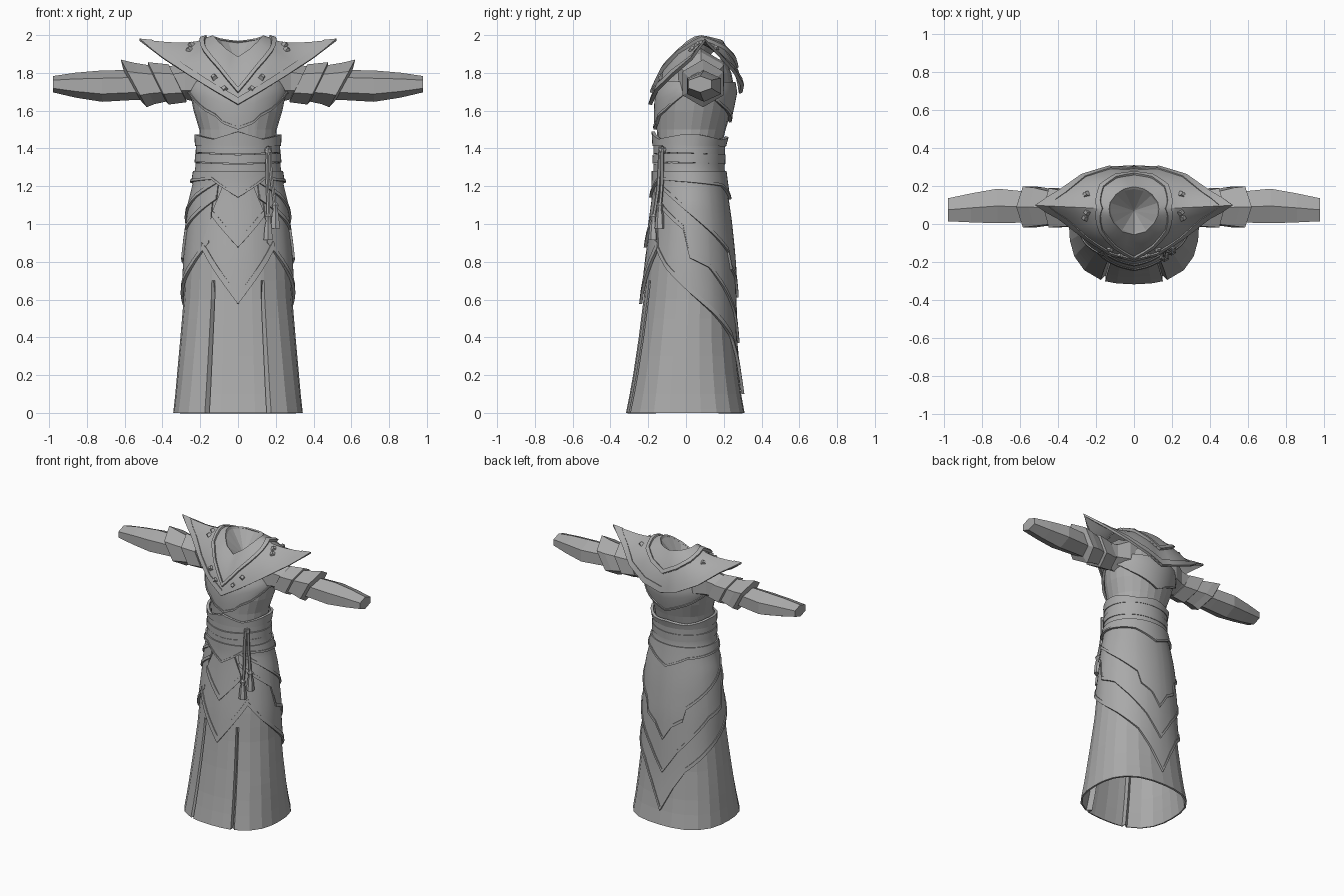
import bpy, bmesh, math
from mathutils import Vector

cube = bpy.data.objects.get("Cube")
if cube:
    bpy.data.objects.remove(cube, do_unlink=True)

grey = bpy.data.materials.new("grey_cloth")
grey.use_nodes = True
grey.diffuse_color = (0.4, 0.4, 0.4, 1)
grey.node_tree.nodes["Principled BSDF"].inputs["Base Color"].default_value = (0.4, 0.4, 0.4, 1)


def finish(name, bm, thick=0.0, side=1, smooth=True):
    """Turn a bmesh into an object, give it thickness and shading."""
    me = bpy.data.meshes.new(name)
    bm.to_mesh(me)
    bm.free()
    ob = bpy.data.objects.new(name, me)
    bpy.context.collection.objects.link(ob)
    me.materials.append(grey)
    bpy.ops.object.select_all(action='DESELECT')
    ob.select_set(True)
    bpy.context.view_layer.objects.active = ob
    if thick:
        mod = ob.modifiers.new("shell", 'SOLIDIFY')
        mod.thickness, mod.offset = thick, side
        bpy.ops.object.modifier_apply(modifier=mod.name)
    bm = bmesh.new()
    bm.from_mesh(me)
    bmesh.ops.recalc_face_normals(bm, faces=bm.faces)
    bm.to_mesh(me)
    bm.free()
    if smooth:
        bpy.ops.object.shade_smooth_by_angle(angle=math.radians(32))
    return ob


def grid(name, cols, closed=False, caps=False, **kw):
    """Skin a list of point columns."""
    bm = bmesh.new()
    vs = [[bm.verts.new(p) for p in c] for c in cols]
    n, m = len(vs), len(vs[0])
    for i in range(n if closed else n - 1):
        a, b = vs[i], vs[(i + 1) % n]
        for j in range(m - 1):
            bm.faces.new((a[j], b[j], b[j + 1], a[j + 1]))
    if caps:
        bm.faces.new([c[0] for c in vs])
        bm.faces.new([c[-1] for c in vs])
    bmesh.ops.remove_doubles(bm, verts=bm.verts, dist=0.0005)
    return finish(name, bm, **kw)


def interp(table, t):
    """Linear lookup: rows are (key, value, ...)."""
    if t <= table[0][0]:
        return table[0][1:]
    for a, b in zip(table, table[1:]):
        if t <= b[0]:
            f = (t - a[0]) / (b[0] - a[0])
            return tuple(p + (q - p) * f for p, q in zip(a[1:], b[1:]))
    return table[-1][1:]


# Robe profile: height, half width, front y, back y
BODY = [(0, .343, -.318, .31), (.1, .332, -.298, .292), (.2, .323, -.28, .278), (.4, .305, -.25, .258),
        (.6, .288, -.225, .25), (.8, .28, -.205, .242), (1, .26, -.176, .222),
        (1.1, .245, -.162, .208), (1.2, .22, -.15, .193), (1.3, .203, -.15, .18),
        (1.42, .20, -.15, .185), (1.5, .205, -.155, .21), (1.6, .235, -.16, .24),
        (1.7, .255, -.15, .26), (1.8, .235, -.085, .24), (1.87, .19, -.045, .21)]


def body(deg, z, off=0.0):
    rx, f, b = interp(BODY, z)
    s = math.radians(deg)
    full = 1 + .08 * max(0, 1 - z / .8) * math.sin(2 * s) ** 2
    return Vector(((rx * full + off) * math.sin(s),
                   (f + b) / 2 - ((b - f) / 2 * full + off) * math.cos(s), z))


def fold(deg):
    return abs((deg + 180) % 360 - 180)


def panel(name, start, end, low, high, off, thick=.01, trim=0, rows=9):
    """A cloth layer on the robe between two edge lines; angles run from the front."""
    keys = {start, end} | {k for t in (low, high) for r in t for k in (r[0], -r[0], 360 - r[0])}
    keys |= {start + 7.5 * i for i in range(int((end - start) / 7.5) + 1)}
    keys = sorted(k for k in keys if start <= k <= end)

    def cols(extra, hem):
        out = []
        for k in keys:
            lo, hi = interp(low, fold(k))[0], interp(high, fold(k))[0]
            top = min(hi, lo + hem) if hem else hi
            n = 2 if hem else rows
            out.append([body(k, lo + (top - lo) * j / (n - 1), off + extra) for j in range(n)])
        return out
    grid(name, cols(0, 0), thick=thick)
    if trim:
        grid(name + "_trim", cols(.006, trim), thick=thick)


# Long robe with a pleat slit on each side of the front
angles = sorted([15 * i for i in range(24) if i not in (2, 22)] + [25, 27, 29, 331, 333, 335])
heights = [0, .02] + [.1 * i for i in range(1, 18)] + [1.75, 1.8, 1.87]
grid("robe", [[body(a, z, -.03 if fold(a) == 27 and z < .65 else 0) for z in heights] for a in angles],
     closed=True, thick=.012, side=-1, smooth=False)

# Hip wraps, longest layer first
TOP = [(0, 1.25), (180, 1.25)]
panel("hip_wrap_long", 33, 327,
      [(33, .90), (60, .76), (90, .64), (120, .53), (150, .40), (165, .27), (180, .10)],
      TOP, .001, trim=.03)
panel("hip_wrap_middle", 27, 333,
      [(27, 1.13), (60, 1.03), (80, .97), (90, .82), (115, .77), (135, .67), (160, .53), (180, .37)],
      TOP, .007, trim=.025)
panel("hip_wrap_short", 18, 342,
      [(18, 1.24), (60, 1.14), (90, 1.05), (120, .95), (148, .85), (153, .76), (168, .71), (180, .61)],
      TOP, .013, trim=.022)

# Pointed front aprons
panel("apron_lower", -42, 42, [(0, .575), (42, .87)], [(0, 1.25), (16, 1.25), (42, .90)], .004, trim=.05)
panel("apron_upper", -30, 30, [(0, .875), (30, 1.04)], [(0, 1.25), (16, 1.25), (30, 1.07)], .014, trim=.04)

# Pointed waist skirt
panel("waist_skirt", 0, 360, [(0, 1.14), (35, 1.235), (90, 1.22), (145, 1.20), (180, 1.13)],
      [(0, 1.28), (180, 1.28)], .022, trim=.014, rows=4)

# Wrapped sash of three bands
for i in range(3):
    z = 1.27 + .05 * i
    panel("sash_band_%d" % (i + 1), 0, 360, [(0, z), (60, z + .008), (180, z - .004)],
          [(0, z + .046), (60, z + .054), (180, z + .049)], .008 + .004 * (i % 2), thick=.015, rows=3)

# Corset rim with a raised point in front, and the vest layer on the chest
panel("corset_rim", 0, 360, [(0, 1.415), (180, 1.415)],
      [(0, 1.49), (35, 1.45), (78, 1.475), (102, 1.475), (145, 1.45), (180, 1.465)],
      .01, thick=.018, trim=.0, rows=3)
panel("vest", 0, 360, [(0, 1.50), (20, 1.53), (30, 1.57), (45, 1.60), (75, 1.69), (105, 1.69),
                       (135, 1.62), (180, 1.54)], [(0, 1.75), (180, 1.75)], .002, trim=.015, rows=5)

# Mantle: station, neck edge point, outer edge point, yoke depth
MANTLE = [(0, 0, -.045, 1.87, 0, -.18, 1.63, .78), (1, .06, -.03, 1.91, .12, -.15, 1.70, .55),
          (2, .10, .01, 1.95, .25, -.07, 1.78, .42), (3, .12, .05, 1.975, .39, .035, 1.87, .27),
          (4, .125, .08, 1.98, .515, .1, 1.965, .18), (5, .12, .11, 1.975, .39, .17, 1.89, .27),
          (6, .09, .15, 1.965, .27, .25, 1.80, .4), (7, .05, .175, 1.96, .13, .29, 1.73, .5),
          (8, 0, .185, 1.955, 0, .28, 1.69, .6)]
STATIONS = [i / 2 for i in range(32)]
CORE = Vector((0, .08, 1.6))


def station(k):
    r = interp(MANTLE, min(k, 16 - k))
    sx = 1 if k <= 8 else -1
    return Vector((sx * r[0], r[1], r[2])), Vector((sx * r[3], r[4], r[5])), r[6]


def mantle(k, u, off=0.0):
    a, b, _ = station(k)
    p = a.lerp(b, u)
    side = 1 - min(abs(min(k, 16 - k) - 4) / 2, 1)
    p += (p - CORE).normalized() * (off + .02 * (1 - 2.6 * side) * math.sin(math.pi * u))
    return p


def mantle_layer(name, u0, u1, off, thick, rows=5):
    """A ring-shaped layer; the limits are functions of the station."""
    grid(name, [[mantle(k, u1(k) + (u0(k) - u1(k)) * j / (rows - 1), off) for j in range(rows)]
                for k in STATIONS], closed=True, thick=thick)


def yoke(k):
    return station(k)[2]


mantle_layer("mantle", lambda k: 0, lambda k: 1, 0, .012, 8)
mantle_layer("mantle_border", lambda k: .86, lambda k: 1, .008, .012, 3)
mantle_layer("yoke", lambda k: 0, yoke, .010, .010)
mantle_layer("yoke_rim", lambda k: yoke(k) - .09, yoke, .016, .016, 3)

# Shallow hollow inside the neck
grid("neck_hollow", [[mantle(k, 0), Vector((0, .07, 1.83))] for k in STATIONS[::2]],
     closed=True, smooth=False)

# Studs between yoke and border
for i, (k, u) in enumerate([(.6, .84), (1.1, .74), (2.9, .52), (3.4, .4), (5.2, .52)]):
    for side, kk in (("left", k), ("right", 16 - k)):
        bm = bmesh.new()
        bmesh.ops.create_cone(bm, cap_ends=True, segments=4, radius1=.022, radius2=.013, depth=.022)
        p = mantle(kk, u, .016)
        rot = (p - CORE).to_track_quat('Z', 'Y')
        for v in bm.verts:
            v.co = rot @ v.co + p
        finish("stud_%s_%d" % (side, i + 1), bm, smooth=False)


def sleeve(name, sx, rings, shear=0.0, sides=6, **kw):
    """Rings of (x, y, z, half depth, half height) along the arm."""
    cols = []
    for i in range(sides):
        a = 2 * math.pi * i / sides
        cols.append([(sx * (x + shear * h * math.cos(a)), y + d * math.sin(a), z + h * math.cos(a))
                     for x, y, z, d, h in rings])
    grid(name, cols, closed=True, smooth=False, **kw)


for side, sx in (("left", 1), ("right", -1)):
    # Arm with a full shoulder, then two flared and slanted cuffs
    sleeve("sleeve_" + side, sx, [(.12, .08, 1.78, .14, .15), (.20, .08, 1.775, .14, .135),
                                  (.28, .08, 1.755, .10, .095),
                                  (.45, .085, 1.74, .085, .08), (.58, .09, 1.735, .095, .08),
                                  (.72, .095, 1.73, .105, .083), (.86, .085, 1.735, .088, .066),
                                  (.98, .075, 1.74, .07, .043)], sides=6, caps=True)
    sleeve("upper_cuff_" + side, sx, [(.32, .08, 1.745, .10, .095), (.42, .085, 1.745, .115, .108),
                                      (.43, .085, 1.745, .085, .08)], .5, thick=.01, side=0)
    sleeve("lower_cuff_" + side, sx, [(.42, .085, 1.745, .095, .09), (.50, .09, 1.745, .112, .105),
                                      (.55, .09, 1.745, .12, .122), (.56, .09, 1.74, .085, .075)],
           .55, thick=.01, side=0)

# Two hanging cords with tassels
for i, (a0, a1, zt) in enumerate([(42, 33, 1.03), (46, 44, 1.09)]):
    path = [body(a0 + (a1 - a0) * t / 5, 1.41 + (zt - 1.41) * t / 5, .038) for t in range(6)]
    end = path[-1]
    parts = [("cord", [(p, .010) for p in path]),
             ("tassel", [(end + Vector((0, 0, dz)), r) for dz, r in
                         ((.025, .008), (.01, .02), (-.015, .013), (-.035, .02), (-.115, .028))])]
    for part, rings in parts:
        grid("%s_%d" % (part, i + 1),
             [[p + Vector((math.sin(k * math.pi / 3), math.cos(k * math.pi / 3), 0)) * r for p, r in rings]
              for k in range(6)], closed=True, caps=True)
bm = bmesh.new()
bmesh.ops.create_icosphere(bm, subdivisions=1, radius=.024)
bmesh.ops.translate(bm, verts=bm.verts, vec=body(44, 1.39, .03))
finish("cord_knot", bm)
